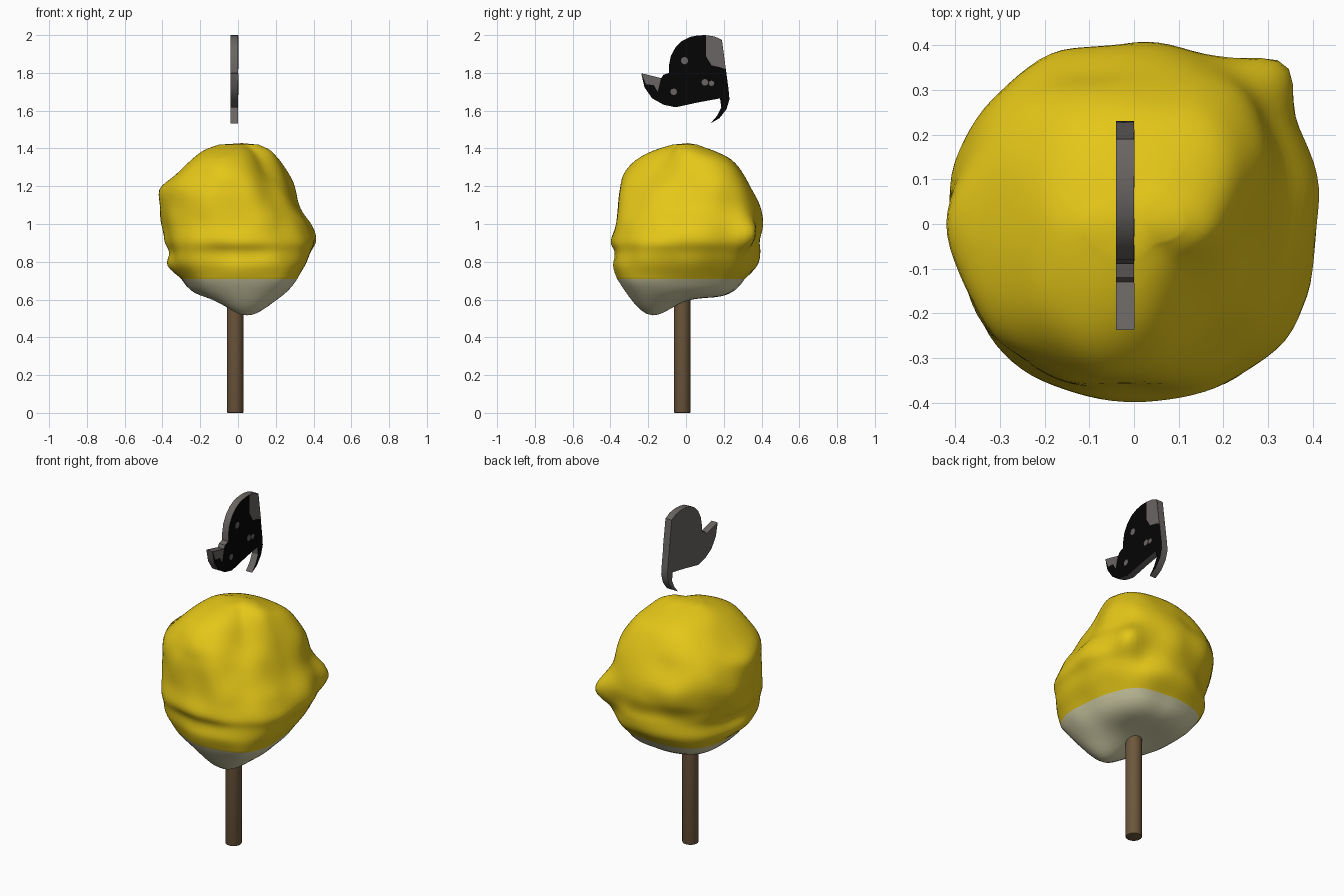
import bpy, bmesh, math
from mathutils import Vector, noise

if "Cube" in bpy.data.objects:
    bpy.data.objects.remove(bpy.data.objects["Cube"])


def material(name, rgb):
    m = bpy.data.materials.new(name)
    m.diffuse_color = (*rgb, 1)
    m.use_nodes = True
    m.node_tree.nodes["Principled BSDF"].inputs["Base Color"].default_value = m.diffuse_color
    return m


YELLOW = material("yellow", (0.78, 0.57, 0.009))
CREAM = material("cream", (0.66, 0.64, 0.40))
BROWN = material("brown", (0.155, 0.095, 0.045))
BLACK = material("black", (0.0015, 0.0015, 0.0015))
GREY = material("grey", (0.14, 0.13, 0.125))


def add_object(name, bm, mats):
    bmesh.ops.recalc_face_normals(bm, faces=bm.faces)
    me = bpy.data.meshes.new(name)
    bm.to_mesh(me)
    bm.free()
    for m in mats:
        me.materials.append(m)
    ob = bpy.data.objects.new(name, me)
    bpy.context.collection.objects.link(ob)
    return ob


def smooth(ob, degrees):
    bpy.ops.object.select_all(action='DESELECT')
    ob.select_set(True)
    bpy.context.view_layer.objects.active = ob
    bpy.ops.object.shade_smooth_by_angle(angle=math.radians(degrees))


def cubic(a, b, c, d, t):
    return 0.5 * (2 * b + (c - a) * t + (2 * a - 5 * b + 4 * c - d) * t ** 2
                  + (3 * b - a - 3 * c + d) * t ** 3)


# Lumpy head: height, then radius in eight directions from +x anticlockwise
ROWS = [
    (1.42, .11, .08, .05, .06, .10, .08, .07, .06),
    (1.39, .17, .16, .14, .16, .18, .18, .16, .11),
    (1.34, .21, .26, .24, .25, .25, .28, .25, .16),
    (1.26, .25, .33, .31, .33, .33, .35, .33, .22),
    (1.18, .28, .37, .35, .38, .41, .39, .35, .29),
    (1.08, .32, .39, .39, .42, .405, .40, .36, .35),
    (0.99, .38, .42, .40, .42, .395, .40, .38, .40),
    (0.91, .41, .42, .39, .39, .385, .40, .405, .42),
    (0.85, .39, .40, .39, .37, .36, .385, .38, .41),
    (0.78, .36, .38, .37, .37, .37, .375, .385, .41),
    (0.71, .30, .33, .31, .34, .30, .34, .36, .39),
]
SUB, SEG = 4, 96


def row_at(u):
    i = min(int(u), len(ROWS) - 2)
    r = [ROWS[max(0, min(len(ROWS) - 1, i + k))] for k in (-1, 0, 1, 2)]
    return [cubic(*vals, u - i) for vals in zip(*r)]


def ring_points(row):
    pts = []
    for s in range(SEG):
        k, t = divmod(s * 8 / SEG, 1)
        r = cubic(*(row[1 + (int(k) + j) % 8] for j in (-1, 0, 1, 2)), t)
        a = 2 * math.pi * s / SEG
        # Narrow knob at the back right
        r += 0.06 * math.exp(-((a - 0.81) / 0.16) ** 2 - ((row[0] - 0.95) / 0.11) ** 2)
        p = Vector((r * math.cos(a), r * math.sin(a), row[0]))
        wobble = 1 + 0.05 * noise.noise(p * 6) * min(1, r / 0.2)
        pts.append(Vector((p.x * wobble, p.y * wobble, p.z)))
    return pts


rings = [ring_points(row_at(i / SUB)) for i in range((len(ROWS) - 1) * SUB + 1)]
# Pale underside, sagging into a lobe towards the front
rim = rings[-1]
for i in range(1, 12):
    s = 1 - i / 12
    ring = []
    for p in rim:
        x, y = p.x * s, p.y * s
        depth = 0.10 + 0.10 * math.exp(-((x - .05) ** 2 + (y + .19) ** 2) / 0.022)
        ring.append(Vector((x, y, 0.71 - depth * (1 - s ** 5))))
    rings.append(ring)

bm = bmesh.new()
vr = [[bm.verts.new(p) for p in ring] for ring in rings]
for a, b in zip(vr, vr[1:]):
    for j in range(SEG):
        bm.faces.new((a[j - 1], a[j], b[j], b[j - 1]))
for ring, c in ((vr[0], (0.02, 0.01, 1.428)), (vr[-1], (0, 0, 0.60))):
    tip = bm.verts.new(c)
    for j in range(SEG):
        bm.faces.new((ring[j - 1], ring[j], tip))
for f in bm.faces:
    f.material_index = int(f.calc_center_median().z < 0.71)
smooth(add_object("lumpy_head", bm, [YELLOW, CREAM]), 60)

# Stick
bm = bmesh.new()
bmesh.ops.create_cone(bm, cap_ends=True, segments=32, radius1=0.044, radius2=0.044, depth=0.75)
bmesh.ops.translate(bm, verts=bm.verts, vec=(-0.015, -0.02, 0.375))
bottom = [e for e in bm.edges if all(v.co.z < 0.01 for v in e.verts)]
bmesh.ops.bevel(bm, geom=bottom, offset=0.005, segments=2, affect='EDGES', profile=0.5)
smooth(add_object("stick", bm, [BROWN]), 40)


def plate(name, outline, x0, x1, mats):
    """Flat plate in the y-z plane; second material goes on the +x face."""
    bm = bmesh.new()
    face = bm.faces.new([bm.verts.new((x0, y, z)) for y, z in outline])
    ext = bmesh.ops.extrude_face_region(bm, geom=[face])
    bmesh.ops.translate(bm, vec=(x1 - x0, 0, 0),
                        verts=[g for g in ext['geom'] if isinstance(g, bmesh.types.BMVert)])
    for f in bm.faces:
        f.material_index = int(len(mats) > 1 and all(v.co.x > x1 - 1e-5 for v in f.verts))
    ob = add_object(name, bm, mats)
    smooth(ob, 30)
    return ob


# Floating three-lobed plate
OUTLINE = [(-.13, 1.772), (-.12, 1.79), (-.09, 1.80), (-.09, 1.84), (-.08, 1.89), (-.055, 1.936),
           (-.02, 1.97), (.02, 1.99), (.06, 1.998), (.10, 2.0), (.15, 1.993), (.19, 1.975),
           (.225, 1.715), (.23, 1.66), (.214, 1.607), (.177, 1.56), (.13, 1.533),
           (.166, 1.575), (.187, 1.618), (.18, 1.665), (.07, 1.645), (-.055, 1.618),
           (-.12, 1.632), (-.18, 1.666), (-.22, 1.724), (-.237, 1.798)]
plate("floating_plate", OUTLINE, -0.04, 0, [GREY, BLACK])

# Grey patches and specks on its black side
PATCHES = [
    [(.107, 1.998), (.15, 1.992), (.188, 1.973), (.211, 1.82), (.18, 1.83), (.135, 1.84), (.105, 1.89)],
    [(-.235, 1.796), (-.132, 1.771), (-.15, 1.70), (-.17, 1.735), (-.212, 1.74)],
]
for cy, cz, r in ((-.008, 1.865, .02), (-.065, 1.70, .018), (.10, 1.75, .018), (.135, 1.745, .015)):
    PATCHES.append([(cy + r * math.cos(k * math.pi / 4), cz + r * math.sin(k * math.pi / 4))
                    for k in range(8)])
for i, pts in enumerate(PATCHES):
    plate(f"grey_patch_{i + 1}", pts, -0.001, 0.0015, [GREY])
